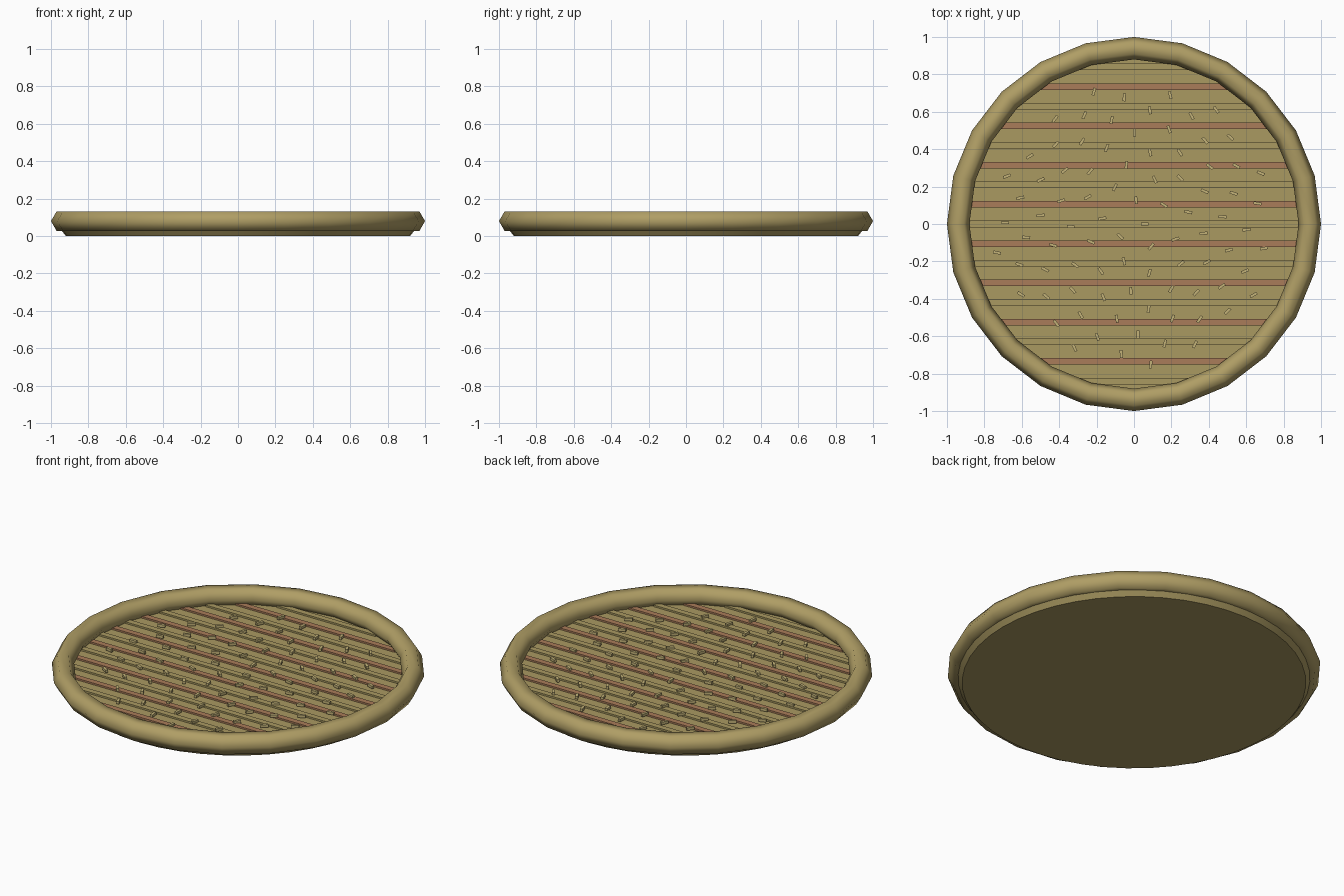
import bpy, bmesh, math
from mathutils import Matrix

if "Cube" in bpy.data.objects:
    bpy.data.objects.remove(bpy.data.objects["Cube"])


def material(name, rgb):
    m = bpy.data.materials.new(name)
    m.diffuse_color = (*rgb, 1)
    m.use_nodes = True
    m.node_tree.nodes["Principled BSDF"].inputs["Base Color"].default_value = m.diffuse_color
    return m


straw = material("straw", (0.43, 0.34, 0.13))
floor_mat = material("floor_straw", (0.40, 0.32, 0.12))
red = material("red_straw", (0.40, 0.20, 0.10))
light = material("light_straw", (0.55, 0.45, 0.19))


def boxes(name, items, mat):
    """One object from many boxes: (x, y, z, length, width, height, turn)."""
    bm = bmesh.new()
    for x, y, z, l, w, h, turn in items:
        bmesh.ops.create_cube(bm, size=1, matrix=Matrix.Translation((x, y, z))
                              @ Matrix.Rotation(turn, 4, 'Z')
                              @ Matrix.Diagonal((l, w, h, 1)))
    me = bpy.data.meshes.new(name)
    bm.to_mesh(me)
    bm.free()
    me.materials.append(mat)
    ob = bpy.data.objects.new(name, me)
    bpy.context.collection.objects.link(ob)
    return ob


# Tray floor, slightly flared
bpy.ops.mesh.primitive_cone_add(vertices=48, radius1=0.92, radius2=0.955,
                                depth=0.045, location=(0, 0, 0.0225))
base = bpy.context.object
base.name = "tray_floor"
base.data.materials.append(floor_mat)
bpy.ops.object.shade_smooth_by_angle(angle=math.radians(30))

# Rolled rim: 24-sided ring with hexagonal section
bpy.ops.mesh.primitive_torus_add(major_radius=0.94, minor_radius=0.06,
                                 major_segments=24, minor_segments=6,
                                 location=(0, 0, 0.08))
rim = bpy.context.object
rim.name = "rim"
rim.data.materials.append(straw)
bpy.ops.object.shade_smooth()

# Woven slats, alternating plain and red
slats = {0: [], 1: []}
for i in range(-8, 9):
    y = i * 0.105
    slats[i % 2].append((0, y, 0.045, 2 * math.sqrt(0.9 ** 2 - y * y), 0.035, 0.02, 0))
boxes("plain_slats", slats[0], floor_mat)
boxes("red_slats", slats[1], red)

# Weave knots in a sunflower spiral
knots = []
for i in range(88):
    a = -i * math.radians(137.508)
    r = 0.0809 * math.sqrt(i + 0.5)
    knots.append((r * math.cos(a), r * math.sin(a), 0.06, 0.042, 0.015, 0.016, -a))
boxes("weave_knots", knots, light)
